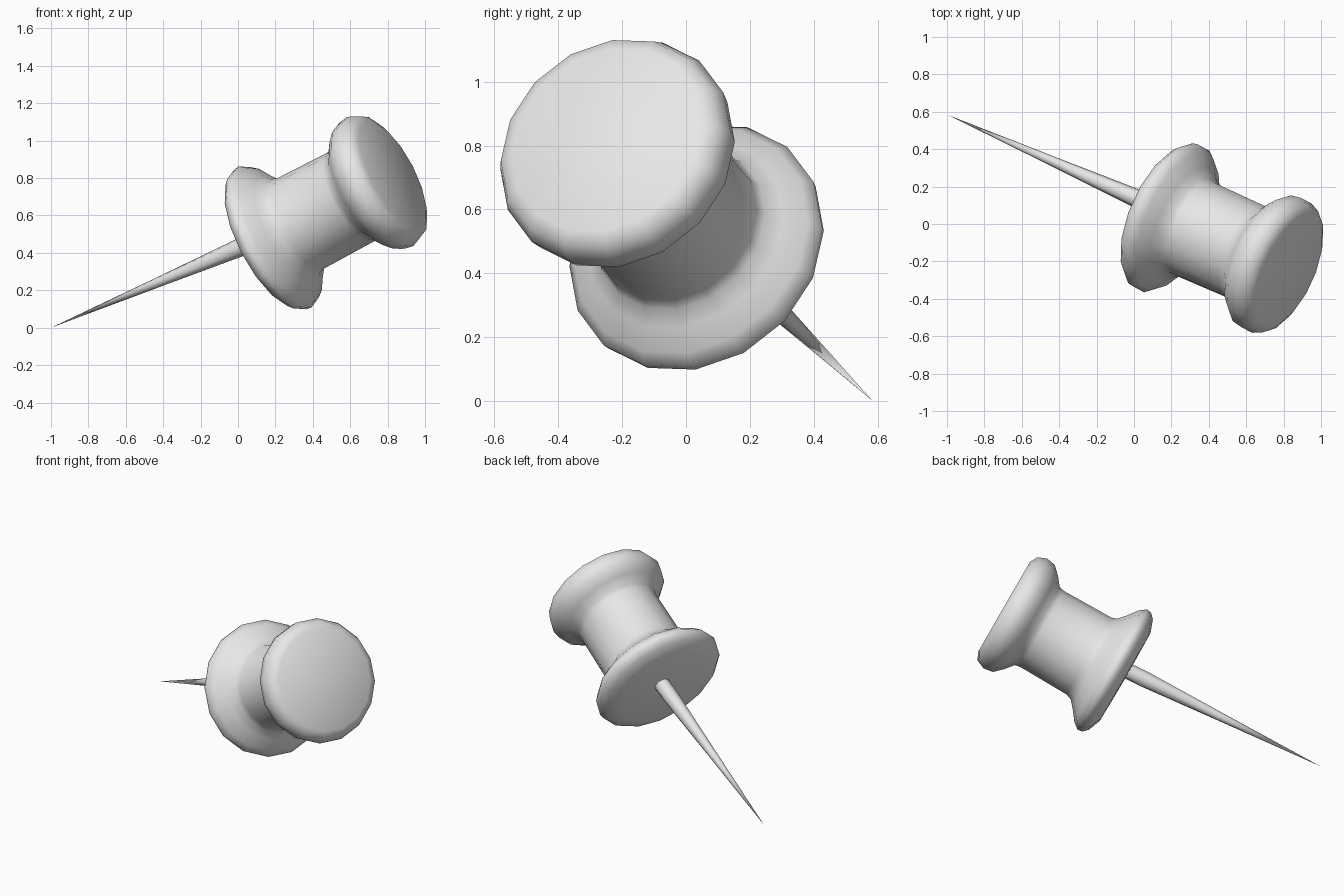
import bpy, bmesh, math
from mathutils import Vector, Matrix

cube = bpy.data.objects.get("Cube")
if cube:
    bpy.data.objects.remove(cube, do_unlink=True)

grey = bpy.data.materials.new("light_grey")
grey.use_nodes = True
GREY = (0.8, 0.8, 0.8, 1)
grey.diffuse_color = GREY
grey.node_tree.nodes["Principled BSDF"].inputs["Base Color"].default_value = GREY


def lathe(name, profile, sides, origin, axis, side_hint, angle):
    """Turn (radius, distance) points around an axis that starts at origin."""
    z = Vector(axis).normalized()
    y = z.cross(Vector(side_hint)).normalized()
    frame = Matrix((y.cross(z), y, z)).transposed().to_4x4()
    bm = bmesh.new()
    verts = [bm.verts.new((r, 0, t)) for r, t in profile]
    edges = [bm.edges.new(pair) for pair in zip(verts, verts[1:])]
    bmesh.ops.spin(bm, geom=verts + edges, cent=(0, 0, 0), axis=(0, 0, 1),
                   angle=math.tau, steps=sides, use_duplicate=False)
    bmesh.ops.remove_doubles(bm, verts=bm.verts, dist=0.0005)
    bmesh.ops.transform(bm, matrix=Matrix.Translation(origin) @ frame, verts=bm.verts)
    bmesh.ops.recalc_face_normals(bm, faces=bm.faces)
    mesh = bpy.data.meshes.new(name)
    bm.to_mesh(mesh)
    bm.free()
    mesh.materials.append(grey)
    obj = bpy.data.objects.new(name, mesh)
    bpy.context.collection.objects.link(obj)
    bpy.ops.object.select_all(action='DESELECT')
    obj.select_set(True)
    bpy.context.view_layer.objects.active = obj
    bpy.ops.object.shade_smooth_by_angle(angle=math.radians(angle))
    return obj


# Spool-shaped grip: rounded cap, straight neck, flared collar
grip_profile = [(0, 0), (0.32, 0), (0.365, 0.025), (0.388, 0.08), (0.378, 0.14),
                (0.33, 0.19), (0.275, 0.235), (0.268, 0.27), (0.272, 0.60),
                (0.285, 0.635), (0.33, 0.675), (0.395, 0.725), (0.425, 0.765),
                (0.42, 0.795), (0.39, 0.825), (0.31, 0.855), (0, 0.86)]
lathe("grip", grip_profile, 16, (0.827, -0.25, 0.817), (-0.823, 0.366, -0.434),
      (-0.172, 0.01, 0.335), 50)

# Tapered needle, its blunt end buried in the collar
tip = Vector((-1, 0.585, 0))
root = Vector((0.03, 0.13, 0.437))
needle_profile = [(0, 0), (0.028, 0.7), (0.05, 1.2), (0.05, 1.4), (0, 1.4)]
lathe("needle", needle_profile, 8, tip, root - tip, (0, 0, 1), 50)
